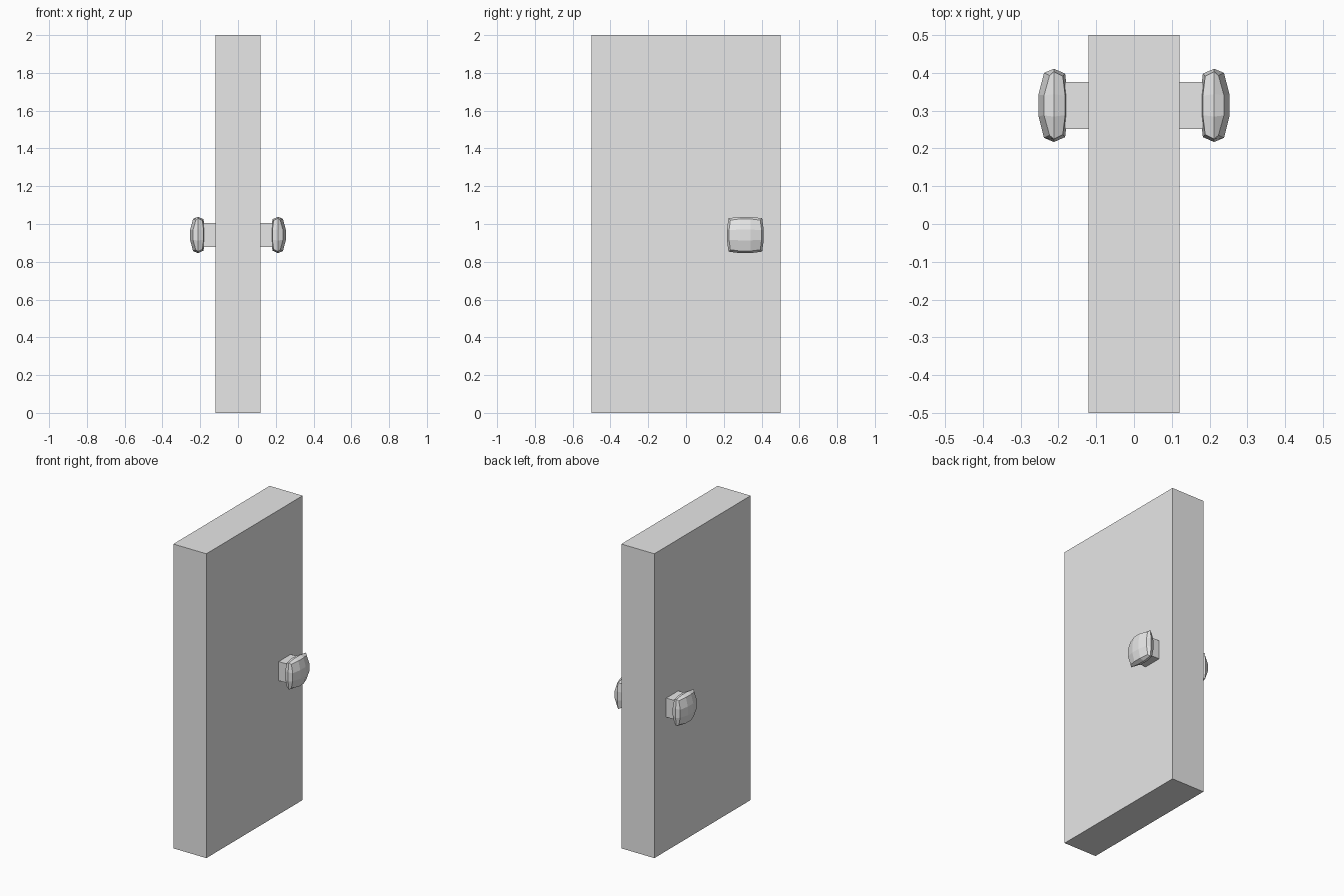
import bpy
import bmesh

default = bpy.data.objects.get("Cube")
if default:
    bpy.data.objects.remove(default, do_unlink=True)

KNOB_Y, KNOB_Z = 0.314, 0.942

grey = bpy.data.materials.new("light grey")
grey.use_nodes = True
colour = (0.8, 0.8, 0.8, 1)
grey.diffuse_color = colour
grey.node_tree.nodes["Principled BSDF"].inputs["Base Color"].default_value = colour


def make_object(name, bm):
    bmesh.ops.recalc_face_normals(bm, faces=bm.faces[:])
    mesh = bpy.data.meshes.new(name)
    bm.to_mesh(mesh)
    bm.free()
    mesh.materials.append(grey)
    obj = bpy.data.objects.new(name, mesh)
    bpy.context.collection.objects.link(obj)
    return obj


def box(name, centre, size):
    bm = bmesh.new()
    bmesh.ops.create_cube(bm, size=1)
    for v in bm.verts:
        for i in range(3):
            v.co[i] = centre[i] + v.co[i] * size[i]
    return make_object(name, bm)


def knob(name, side):
    # Box with a three by three grid on its faces and a ridge around the rim
    bm = bmesh.new()
    bmesh.ops.create_cube(bm, size=2)
    across = [e for e in bm.edges if abs(e.verts[0].co.x - e.verts[1].co.x) < 0.1]
    bmesh.ops.subdivide_edges(bm, edges=across, cuts=2, use_grid_fill=True)
    bmesh.ops.bisect_plane(bm, geom=bm.verts[:] + bm.edges[:] + bm.faces[:],
                           plane_co=(0, 0, 0), plane_no=(1, 0, 0))
    # Bulge the faces and the rim
    for vert in bm.verts:
        a, u, v = vert.co
        r = u * u + v * v
        if a > 0.5:
            x, half = 0.2565 - 0.0165 * r, 0.086
        elif a < -0.5:
            x, half = 0.1745 + 0.007 * r, 0.084
        else:
            x, half = 0.212, 0.097
        vert.co = (side * x,
                   KNOB_Y + u * half * (1.01 - 0.09 * v * v),
                   KNOB_Z + v * half * (1.0 - 0.09 * u * u))
    return make_object(name, bm)


# Door slab
box("door_panel", (0, 0, 1), (0.24, 1, 2))

# Handles on both sides
for label, side in (("left", 1), ("right", -1)):
    box(label + "_handle_stem", (side * 0.147, KNOB_Y, KNOB_Z), (0.07, 0.125, 0.125))
    knob(label + "_handle_knob", side)
